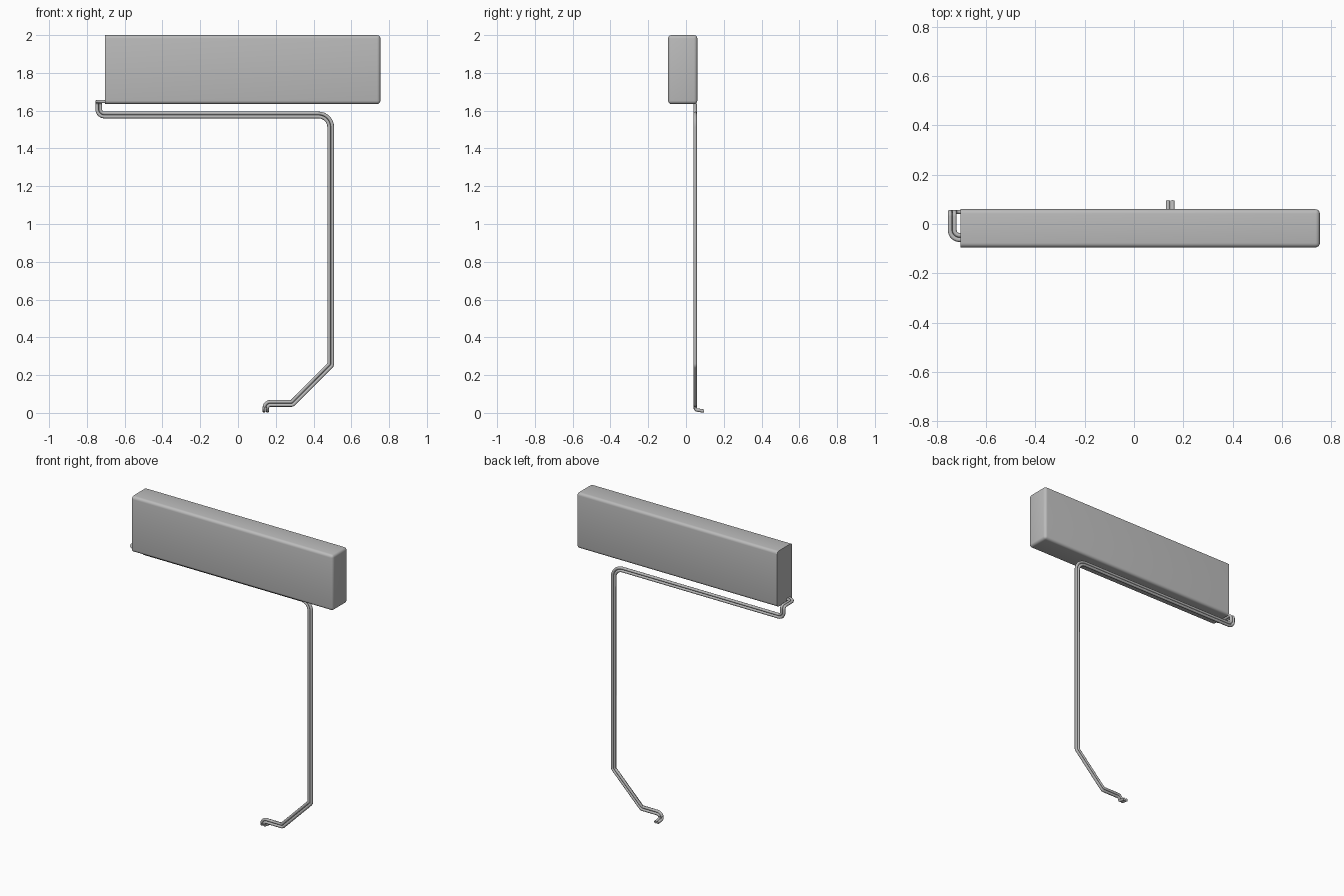
import bpy
import bmesh
import math
from mathutils import Vector, Matrix

cube = bpy.data.objects.get("Cube")
if cube:
    bpy.data.objects.remove(cube, do_unlink=True)

grey = bpy.data.materials.new("plain grey")
grey.use_nodes = True
COLOUR = (0.5, 0.5, 0.5, 1)
grey.diffuse_color = COLOUR
grey.node_tree.nodes["Principled BSDF"].inputs["Base Color"].default_value = COLOUR


def add_object(name, data):
    obj = bpy.data.objects.new(name, data)
    bpy.context.collection.objects.link(obj)
    data.materials.append(grey)
    return obj


# Casing: rounded on every edge except around the flat right-hand end
low, high = Vector((-0.704, -0.095, 1.635)), Vector((0.754, 0.06, 2.0))
bm = bmesh.new()
bmesh.ops.create_cube(bm, size=1, matrix=Matrix.Translation((low + high) / 2)
                      @ Matrix.Diagonal((*(high - low), 1)))
rounded = [e for e in bm.edges
           if any(v.co.x > 0 for v in e.verts)]
bmesh.ops.bevel(bm, geom=rounded, offset=0.018, segments=4, profile=0.5,
                affect='EDGES')
mesh = bpy.data.meshes.new("casing")
bm.to_mesh(mesh)
bm.free()
casing = add_object("casing", mesh)
bpy.context.view_layer.objects.active = casing
casing.select_set(True)
bpy.ops.object.shade_smooth_by_angle(angle=math.radians(40))
casing.select_set(False)

# Shared route of the pipe pair: point and bend radius
PIPE = 0.009
BACK = 0.049
ROUTE = [
    ((-0.69, -0.055, 1.648), 0),
    ((-0.737, -0.055, 1.648), 0.03),
    ((-0.737, BACK, 1.648), 0.018),
    ((-0.737, BACK, 1.577), 0.03),
    ((0.491, BACK, 1.577), 0.065),
    ((0.491, BACK, 0.255), 0.015),
    ((0.287, BACK, 0.05), 0.015),
    ((0.147, BACK, 0.05), 0.025),
    ((0.147, BACK, 0.017), 0.012),
    ((0.147, 0.095, 0.0095), 0),
]


def pipe_path(shift):
    """Offset the route sideways and round each corner concentrically."""
    points = [Vector(p) for p, _ in ROUTE]
    side = Vector((0, 1, 0))
    path = [points[0] + side * shift]
    for i in range(1, len(points) - 1):
        t1 = (points[i] - points[i - 1]).normalized()
        t2 = (points[i + 1] - points[i]).normalized()
        turned = t1.rotation_difference(t2) @ side
        corner = points[i] + (side + turned) * shift / (1 + side.dot(turned))
        angle = t1.angle(t2)
        inward = (t2 - t1 * t1.dot(t2)).normalized()
        radius = max(ROUTE[i][1] - shift * side.dot(inward), 0.004)
        start = corner - t1 * radius * math.tan(angle / 2)
        steps = 8
        for k in range(steps + 1):
            a = angle * k / steps
            path.append(start + t1 * radius * math.sin(a)
                        + inward * radius * (1 - math.cos(a)))
        side = turned
    path.append(points[-1] + side * shift)
    return path


# Two pipes running side by side
for name, shift in (("inner_pipe", PIPE), ("outer_pipe", -PIPE)):
    curve = bpy.data.curves.new(name, 'CURVE')
    curve.dimensions = '3D'
    curve.bevel_depth = PIPE
    curve.bevel_resolution = 3
    curve.use_fill_caps = True
    path = pipe_path(shift)
    spline = curve.splines.new('POLY')
    spline.points.add(len(path) - 1)
    for point, co in zip(spline.points, path):
        point.co = (*co, 1)
    spline.use_smooth = True
    add_object(name, curve)
